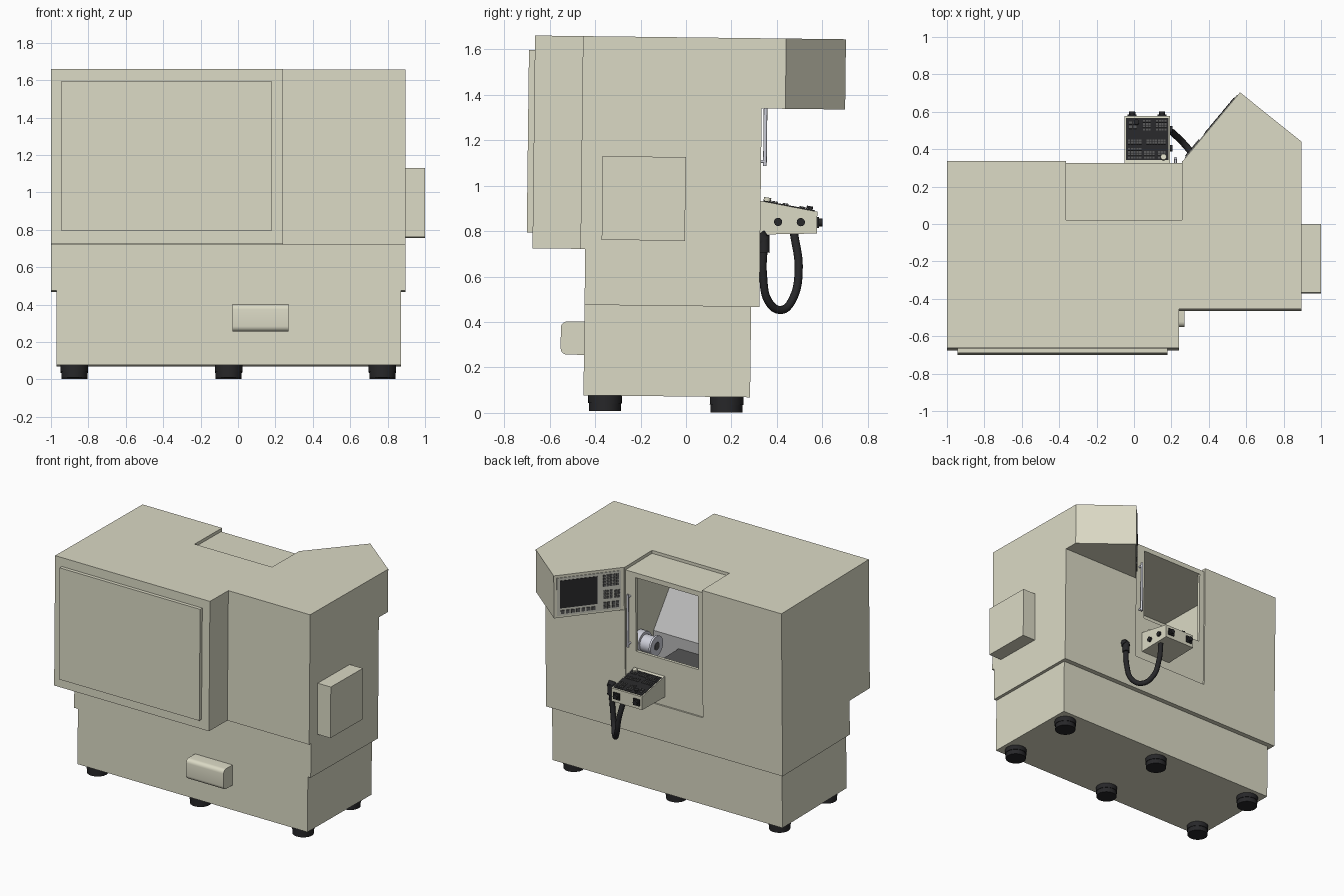
import bpy, bmesh
from math import radians
from mathutils import Matrix, Vector

if "Cube" in bpy.data.objects:
    bpy.data.objects.remove(bpy.data.objects["Cube"])


def material(name, rgb):
    m = bpy.data.materials.new(name)
    m.diffuse_color = (*rgb, 1)
    m.use_nodes = True
    m.node_tree.nodes["Principled BSDF"].inputs["Base Color"].default_value = m.diffuse_color
    return m


BEIGE = material("beige_paint", (0.71, 0.70, 0.56))
PALE = material("panel_grey", (0.55, 0.55, 0.48))
BLACK = material("black", (0.02, 0.02, 0.022))
DARK = material("dark_grey", (0.09, 0.09, 0.09))
GREY = material("sheet_grey", (0.50, 0.50, 0.50))
STEEL = material("steel", (0.62, 0.63, 0.70))


def finish(name, bm, mat):
    bmesh.ops.recalc_face_normals(bm, faces=bm.faces[:])
    me = bpy.data.meshes.new(name)
    bm.to_mesh(me)
    bm.free()
    me.materials.append(mat)
    ob = bpy.data.objects.new(name, me)
    bpy.context.collection.objects.link(ob)
    return ob


def boxes(name, specs, mat=BEIGE, frame=Matrix()):
    """Each spec is (x0, x1, y0, y1, z0, z1), placed in the given frame."""
    bm = bmesh.new()
    for x0, x1, y0, y1, z0, z1 in specs:
        m = Matrix.Translation(((x0 + x1) / 2, (y0 + y1) / 2, (z0 + z1) / 2))
        m = m @ Matrix.Diagonal((x1 - x0, y1 - y0, z1 - z0, 1))
        bmesh.ops.create_cube(bm, size=1, matrix=frame @ m)
    return finish(name, bm, mat)


def prism(name, pts, lo, hi, axis, mat=BEIGE):
    """Extrude (y, z) points along x, or (x, y) points along z."""
    put = (lambda p, t: (t, *p)) if axis == 'x' else (lambda p, t: (*p, t))
    bm = bmesh.new()
    face = bm.faces.new([bm.verts.new(put(p, lo)) for p in pts])
    ext = bmesh.ops.extrude_face_region(bm, geom=[face])
    move = Vector(put((0, 0), hi - lo))
    bmesh.ops.translate(bm, vec=move, verts=[v for v in ext['geom'] if isinstance(v, bmesh.types.BMVert)])
    return finish(name, bm, mat)


def rods(name, specs, mat, seg=32):
    """Each spec is (start, end, radius)."""
    bm = bmesh.new()
    for a, b, r in specs:
        a, b = Vector(a), Vector(b)
        m = Matrix.Translation((a + b) / 2) @ (b - a).to_track_quat('Z', 'Y').to_matrix().to_4x4()
        bmesh.ops.create_cone(bm, cap_ends=True, segments=seg, radius1=r, radius2=r,
                              depth=(b - a).length, matrix=m)
    ob = finish(name, bm, mat)
    smooth(ob)
    return ob


def smooth(ob):
    bpy.ops.object.select_all(action='DESELECT')
    ob.select_set(True)
    bpy.context.view_layer.objects.active = ob
    bpy.ops.object.shade_smooth_by_angle(angle=radians(35))


def frame(origin, u, v):
    u, v = Vector(u).normalized(), Vector(v).normalized()
    m = Matrix((u, v, u.cross(v))).transposed().to_4x4()
    return Matrix.Translation(origin) @ m


def grid(u, v, cols, rows, pitch, size, z0, z1):
    return [(u + i * pitch, u + i * pitch + size, v + j * pitch, v + j * pitch + size, z0, z1)
            for i in range(cols) for j in range(rows)]


def cut(ob, spec):
    cutter = boxes("cutter", [spec])
    cutter.hide_render = True
    mod = ob.modifiers.new("cut", 'BOOLEAN')
    mod.object, mod.operation, mod.solver = cutter, 'DIFFERENCE', 'EXACT'
    bpy.context.view_layer.objects.active = ob
    bpy.ops.object.modifier_apply(modifier=mod.name)
    bpy.data.objects.remove(cutter, do_unlink=True)


TOP = 1.652
# Base, cabinet and front housing
boxes("base", [(-0.97, 0.872, -0.452, 0.281, 0.072, 0.471)])
body = boxes("cabinet", [(-1, 0.895, -0.452, 0.317, 0.47, TOP)])
cut(body, (-0.363, 0.257, 0.002, 0.4, TOP - 0.022, 1.8))       # roof recess
cut(body, (-0.363, 0.257, 0.306, 0.4, 0.725, 1.8))             # door recess
cut(body, (-0.60, 0.30, -0.40, 0.285, 0.78, 1.60))             # work chamber
cut(body, (-0.323, 0.177, 0.25, 0.4, 1.06, 1.595))             # window
boxes("front_right_cover", [(0.23, 0.895, -0.473, -0.45, 0.716, TOP)])
boxes("front_housing", [(-1, 0.24, -0.684, -0.45, 0.716, TOP)])
boxes("front_panel", [(-0.945, 0.18, -0.71, -0.68, 0.785, 1.588)])
boxes("side_box", [(0.89, 1.0, -0.38, -0.014, 0.757, 1.125)])

# Rounded front cover on the base
cover = boxes("front_cover", [(-0.03, 0.27, -0.555, -0.44, 0.25, 0.396)])
bm = bmesh.new()
bm.from_mesh(cover.data)
edges = [e for e in bm.edges if all(v.co.y < -0.5 for v in e.verts)
         and abs(e.verts[0].co.x - e.verts[1].co.x) > 0.1]
bmesh.ops.bevel(bm, geom=edges, offset=0.028, segments=5, profile=0.5, affect='EDGES')
bm.to_mesh(cover.data)
bm.free()
smooth(cover)

# Feet
feet = [(x, y) for x in (-0.875, -0.05, 0.772) for y in (-0.357, 0.178)]
rods("feet", [((x, y, 0.038), (x, y, 0.08), 0.074) for x, y in feet]
     + [((x, y, 0.004), (x, y, 0.04), 0.070) for x, y in feet], BLACK)

# Control hood with screen and keys
prism("control_hood", [(0.257, 0.312), (0.567, 0.684), (0.895, 0.421), (0.895, 0.30), (0.27, 0.30)],
      1.343, TOP, 'z')
F = frame((0.567, 0.684, 1.343), (-0.31, -0.372, 0), (0, 0, 1))
boxes("control_plate", [(0.02, 0.455, 0.015, 0.290, 0, 0.004)], PALE, F)
boxes("screen", [(0.04, 0.295, 0.07, 0.27, 0, 0.007)], BLACK, F)
keys = grid(0.045, 0.030, 7, 1, 0.035, 0.024, 0, 0.010)
keys += grid(0.335, 0.19, 5, 4, 0.022, 0.017, 0, 0.010)
keys += grid(0.335, 0.10, 3, 3, 0.022, 0.017, 0, 0.010) + grid(0.412, 0.10, 2, 3, 0.020, 0.015, 0, 0.010)
keys += grid(0.335, 0.030, 2, 2, 0.025, 0.020, 0, 0.010) + grid(0.395, 0.030, 2, 2, 0.025, 0.020, 0, 0.010)
boxes("screen_keys", keys, DARK, F)

# Door handle
rods("door_handle", [((0.222, 0.334, 1.09), (0.222, 0.334, 1.47), 0.008)]
     + [((0.222, 0.30, z), (0.222, 0.334, z), 0.007) for z in (1.11, 1.45)], STEEL, 16)

# Work chamber: sloped guard, carriage and spindle
prism("chamber_guard", [(-0.40, 1.46), (-0.07, 1.03), (-0.07, 0.78), (-0.40, 0.78)], -0.60, 0.30, 'x', GREY)
boxes("carriage", [(-0.50, 0.10, -0.10, 0.10, 0.78, 0.95)], DARK)
rods("spindle", [((0.31, 0.1, 1.02), (0.25, 0.1, 1.02), 0.080),
                 ((0.25, 0.1, 1.02), (0.17, 0.1, 1.02), 0.060),
                 ((0.17, 0.1, 1.02), (0.155, 0.1, 1.02), 0.072)], STEEL)
rods("spindle_bore", [((0.16, 0.1, 1.02), (0.152, 0.1, 1.02), 0.028)], DARK)

# Operator console on the door
prism("console", [(0.30, 0.788), (0.30, 0.940), (0.567, 0.892), (0.567, 0.796)], -0.052, 0.193, 'x')
C = frame((-0.052, 0.32, 0.9364), (1, 0, 0), (0, 0.267, -0.048))
boxes("console_plate", [(0.008, 0.237, 0.010, 0.240, -0.003, 0.004)], BLACK, C)
pads = grid(0.020, 0.018, 5, 4, 0.015, 0.011, 0, 0.010) + grid(0.105, 0.018, 4, 3, 0.015, 0.011, 0, 0.010)
pads += grid(0.180, 0.018, 3, 3, 0.015, 0.011, 0, 0.010) + grid(0.020, 0.095, 5, 2, 0.015, 0.011, 0, 0.010)
pads += grid(0.120, 0.095, 7, 2, 0.015, 0.011, 0, 0.010) + grid(0.100, 0.170, 3, 4, 0.015, 0.011, 0, 0.010)
pads += grid(0.170, 0.170, 4, 4, 0.015, 0.011, 0, 0.010) + grid(0.025, 0.180, 2, 2, 0.024, 0.016, 0, 0.010)
boxes("console_keys", pads, DARK, C)
rods("console_dial", [(C @ Vector((0.065, 0.215, 0)), C @ Vector((0.065, 0.215, 0.018)), 0.014)], BLACK, 24)
rods("console_button", [(C @ Vector((0.21, 0.025, 0)), C @ Vector((0.21, 0.025, 0.02)), 0.016)], BEIGE, 24)
boxes("console_sockets", [(x - 0.024, x + 0.024, 0.56, 0.575, 0.820, 0.868) for x in (-0.01, 0.15)], BLACK)
rods("console_knobs", [((x, 0.57, 0.845), (x, 0.590, 0.845), 0.017) for x in (-0.01, 0.15)]
     + [((0.185, y, 0.845), (0.206, y, 0.845), 0.018) for y in (0.395, 0.495)], BLACK, 24)

# Hanging cable and its wall connector
cu = bpy.data.curves.new("cable", 'CURVE')
cu.dimensions, cu.bevel_depth, cu.bevel_resolution, cu.use_fill_caps = '3D', 0.018, 3, True
path = [(0.36, 0.335, 0.76), (0.35, 0.332, 0.61), (0.32, 0.36, 0.49), (0.275, 0.415, 0.458),
        (0.225, 0.465, 0.51), (0.19, 0.488, 0.64), (0.155, 0.465, 0.80)]
sp = cu.splines.new('BEZIER')
sp.bezier_points.add(len(path) - 1)
for bp, p in zip(sp.bezier_points, path):
    bp.co = p
    bp.handle_left_type = bp.handle_right_type = 'AUTO'
cu.materials.append(BLACK)
bpy.context.collection.objects.link(bpy.data.objects.new("cable", cu))
rods("cable_connector", [((0.36, 0.31, 0.79), (0.36, 0.332, 0.76), 0.030),
                         ((0.36, 0.332, 0.785), (0.36, 0.335, 0.71), 0.025)], BLACK, 24)

# The whole machine leans very slightly backwards
for ob in bpy.context.collection.objects:
    ob.rotation_euler.x = -0.012
